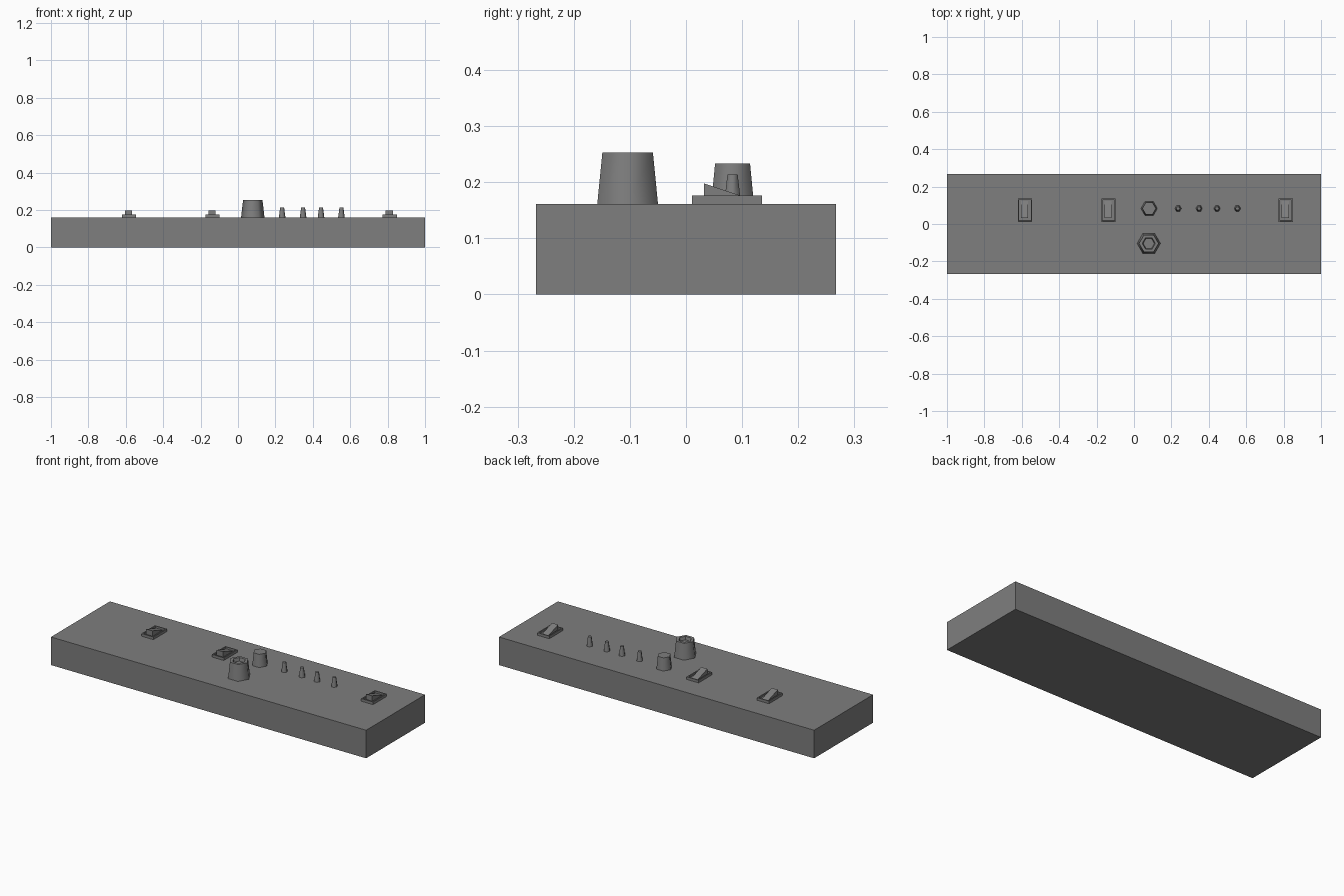
import bpy, bmesh, math

if "Cube" in bpy.data.objects:
    bpy.data.objects.remove(bpy.data.objects["Cube"])

DECK = 0.161   # height of the case top
ROW_Y = 0.083  # line along which most controls sit

# Dark grey finish shared by all parts
DARK = bpy.data.materials.new("dark_grey")
DARK.diffuse_color = (0.21, 0.21, 0.21, 1)
DARK.use_nodes = True
DARK.node_tree.nodes["Principled BSDF"].inputs["Base Color"].default_value = DARK.diffuse_color


def finish(name, bm):
    bmesh.ops.recalc_face_normals(bm, faces=bm.faces)
    mesh = bpy.data.meshes.new(name)
    bm.to_mesh(mesh)
    bm.free()
    mesh.materials.append(DARK)
    obj = bpy.data.objects.new(name, mesh)
    bpy.context.collection.objects.link(obj)
    return obj


def box_mesh(x0, x1, y0, y1, z0, z1):
    bm = bmesh.new()
    bmesh.ops.create_cube(bm, size=1)
    for v in bm.verts:
        v.co.x = x1 if v.co.x > 0 else x0
        v.co.y = y1 if v.co.y > 0 else y0
        v.co.z = z1 if v.co.z > 0 else z0
    bm.normal_update()
    return bm


def knob(name, x, y, rings):
    """Six-sided turned shape; rings are (radius, z), smooth sides, flat caps."""
    bm = bmesh.new()
    loops = [[bm.verts.new((x + r * math.cos(i * math.pi / 3),
                            y + r * math.sin(i * math.pi / 3), z))
              for i in range(6)] for r, z in rings]
    for a, b in zip(loops, loops[1:]):
        for i in range(6):
            j = (i + 1) % 6
            f = bm.faces.new((a[i], a[j], b[j], b[i]))
            f.smooth = a is loops[0]
    bm.faces.new(loops[0][::-1])
    bm.faces.new(loops[-1])
    for e in bm.edges:
        if abs(e.verts[0].co.z - e.verts[1].co.z) < 1e-5:
            e.smooth = False
    return finish(name, bm)


def switch_plate(name, x):
    # flat plate with a shallow recess for the rocker
    bm = box_mesh(x - 0.038, x + 0.038, 0.011, 0.135, DECK, 0.176)
    top = [f for f in bm.faces if f.normal.z > 0.9]
    bmesh.ops.inset_region(bm, faces=top, thickness=0.009)
    bmesh.ops.inset_region(bm, faces=top, thickness=0.0005, depth=-0.01)
    finish(name, bm)


def rocker(name, x0, x1):
    # wedge-shaped lever, raised at the front
    profile = [(0.032, 0.165), (0.032, 0.198), (0.122, 0.168), (0.122, 0.165)]
    bm = bmesh.new()
    left, right = ([bm.verts.new((x, y, z)) for y, z in profile]
                   for x in (x0, x1))
    bm.faces.new(left)
    bm.faces.new(right[::-1])
    for i in range(4):
        j = (i + 1) % 4
        bm.faces.new((left[i], right[i], right[j], left[j]))
    finish(name, bm)


# Case
finish("case", box_mesh(-1, 1, -0.267, 0.267, 0, DECK))

# Rocker switches
for n, x in enumerate((-0.583, -0.136, 0.811), 1):
    switch_plate(f"switch_plate_{n}", x)
    rocker(f"switch_rocker_{n}", x - 0.022, x + 0.017)

# Large knob with hollow top
knob("large_knob", 0.079, -0.104,
     [(0.0625, DECK), (0.052, 0.253), (0.035, 0.253), (0.03, 0.235)])

# Medium knob
knob("medium_knob", 0.081, ROW_Y, [(0.044, DECK), (0.036, 0.233)])

# Small pegs
for n, x in enumerate((0.236, 0.348, 0.444, 0.553), 1):
    knob(f"small_peg_{n}", x, ROW_Y, [(0.0175, DECK), (0.0105, 0.214)])
